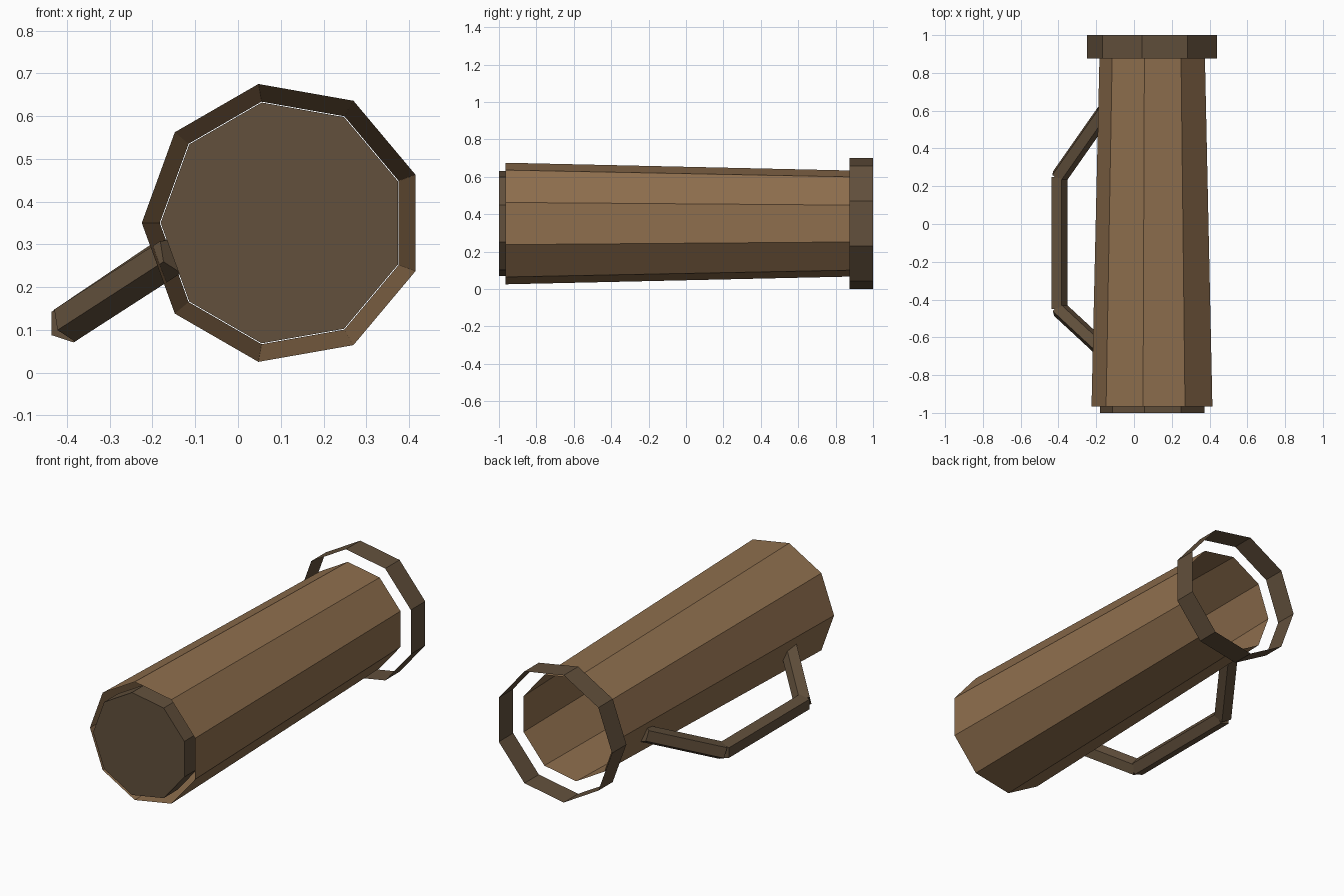
import bpy, bmesh, math
from mathutils import Vector

old = bpy.data.objects.get("Cube")
if old:
    bpy.data.objects.remove(old, do_unlink=True)


def make_material(name, colour):
    mat = bpy.data.materials.new(name)
    mat.use_nodes = True
    mat.diffuse_color = (*colour, 1)
    mat.node_tree.nodes["Principled BSDF"].inputs["Base Color"].default_value = (*colour, 1)
    return mat


light_wood = make_material("light brown wood", (0.275, 0.159, 0.076))
dark_wood = make_material("dark brown wood", (0.122, 0.080, 0.045))


def tube(name, start, end, r_start, r_end, sides, hint, mat, cap_start=False, cap_end=False):
    """Straight faceted tube whose first corner points along hint."""
    start, end = Vector(start), Vector(end)
    axis = (end - start).normalized()
    out = Vector(hint)
    out = (out - axis * out.dot(axis)).normalized()
    side = axis.cross(out)
    bm = bmesh.new()
    rings = []
    for centre, radius in ((start, r_start), (end, r_end)):
        ring = []
        for i in range(sides):
            a = math.tau * i / sides
            ring.append(bm.verts.new(centre + radius * (out * math.cos(a) + side * math.sin(a))))
        rings.append(ring)
    for i in range(sides):
        j = (i + 1) % sides
        bm.faces.new((rings[0][i], rings[0][j], rings[1][j], rings[1][i]))
    if cap_start:
        bm.faces.new(rings[0][::-1])
    if cap_end:
        bm.faces.new(rings[1])
    mesh = bpy.data.meshes.new(name)
    bm.to_mesh(mesh)
    bm.free()
    mesh.materials.append(mat)
    obj = bpy.data.objects.new(name, mesh)
    bpy.context.collection.objects.link(obj)
    return obj


# Nine-sided vessel lying along y, with open sheet walls
CX, CZ = 0.105, 0.35


def vessel_part(name, y0, y1, r0, r1, mat, cap=False):
    tube(name, (CX, y0, CZ), (CX, y1, CZ), r0, r1, 9, (-1, 0, 0), mat, cap_start=cap)


vessel_part("body", -0.965, 0.875, 0.33, 0.288, light_wood)
vessel_part("base", -1.0, -0.88, 0.286, 0.286, dark_wood, cap=True)
vessel_part("rim", 0.875, 1.0, 0.355, 0.355, dark_wood)

# Five-sided handle bars
low, high = (-0.398, -0.45, 0.115), (-0.398, 0.25, 0.115)
bars = (
    ("handle_grip", low, high, (1, 0, 0)),
    ("handle_lower_arm", low, (-0.15, -0.68, 0.275), (0, -1, 0)),
    ("handle_upper_arm", high, (-0.16, 0.59, 0.275), (0, 1, 0)),
)
for name, a, b, hint in bars:
    tube(name, a, b, 0.047, 0.047, 5, hint, dark_wood, True, True)
